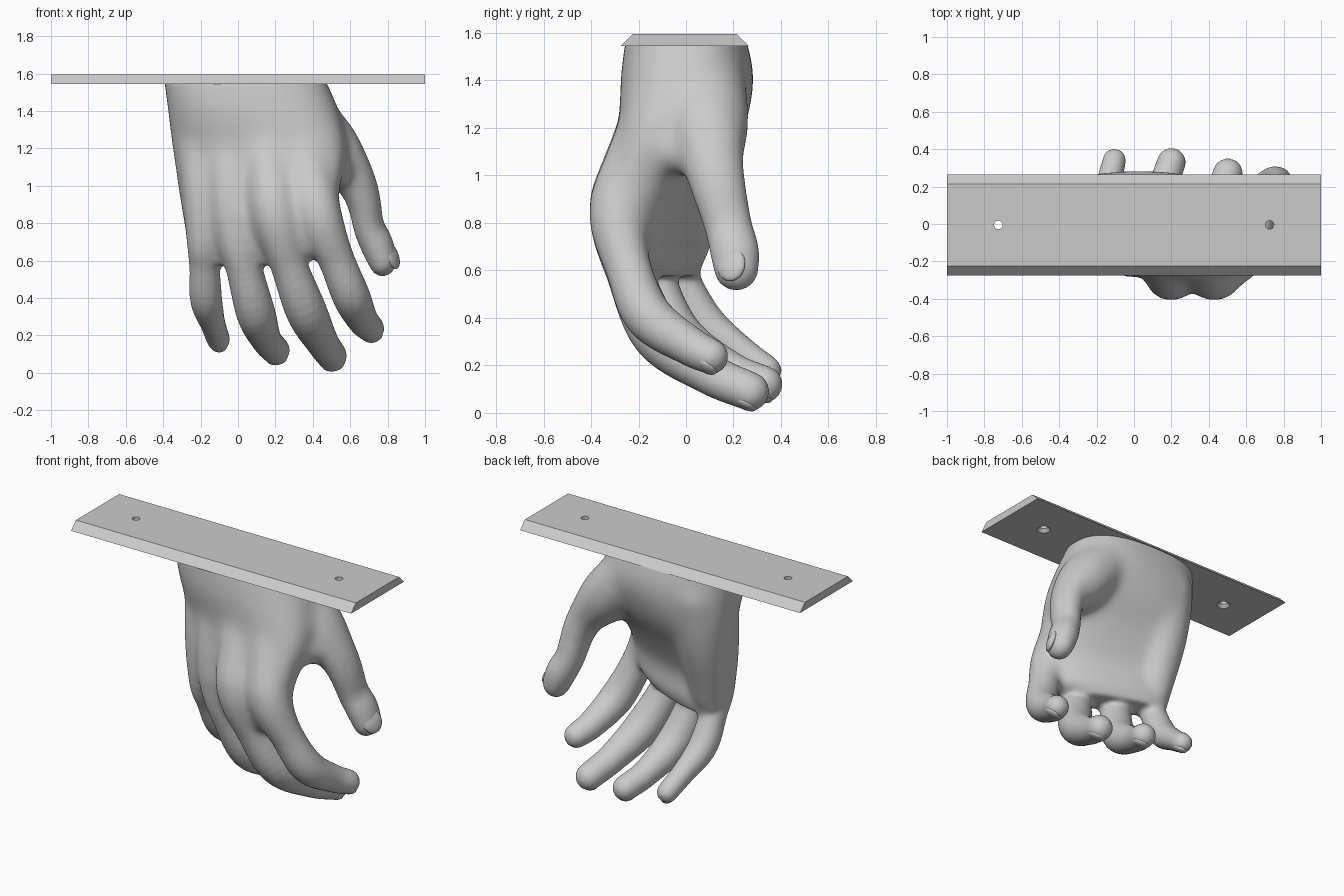
import bpy, bmesh, math
from mathutils import Vector, Matrix

if "Cube" in bpy.data.objects:
    bpy.data.objects.remove(bpy.data.objects["Cube"])


def link_mesh(name, verts, faces, smooth=False):
    me = bpy.data.meshes.new(name)
    me.from_pydata([tuple(v) for v in verts], [], faces)
    bm = bmesh.new()
    bm.from_mesh(me)
    bmesh.ops.recalc_face_normals(bm, faces=bm.faces[:])
    bm.to_mesh(me)
    bm.free()
    if smooth:
        me.polygons.foreach_set("use_smooth", [True] * len(me.polygons))
    ob = bpy.data.objects.new(name, me)
    bpy.context.collection.objects.link(ob)
    return ob


def apply_modifiers(ob):
    bpy.context.view_layer.objects.active = ob
    for m in list(ob.modifiers):
        bpy.ops.object.modifier_apply(modifier=m.name)


def loft(rings, verts, faces):
    # skin a row of rings and cap both ends
    o, n = len(verts), len(rings[0])
    for r in rings:
        verts.extend(r)
    for k in range(len(rings) - 1):
        for i in range(n):
            a, b = o + k * n + i, o + k * n + (i + 1) % n
            faces.append((a, b, b + n, a + n))
    faces.append(tuple(range(o + n - 1, o - 1, -1)))
    faces.append(tuple(range(o + (len(rings) - 1) * n, o + len(rings) * n)))


def catmull(points, steps):
    p = [Vector(q) for q in points]
    p = [2 * p[0] - p[1]] + p + [2 * p[-1] - p[-2]]
    out = []
    for i in range(1, len(p) - 2):
        a, b, c, d = p[i - 1:i + 3]
        for k in range(steps):
            t = k / steps
            out.append(0.5 * (2 * b + (c - a) * t + (2 * a - 5 * b + 4 * c - d) * t * t
                              + (3 * b - a - 3 * c + d) * t ** 3))
    return out + [p[-2]]


def ball(matrix, verts, faces, seg=18, rows=10):
    rings = []
    for j in range(rows + 1):
        f = 0.06 + (math.pi - 0.12) * j / rows
        rings.append([matrix @ Vector((math.sin(f) * math.cos(i * math.tau / seg),
                                       math.sin(f) * math.sin(i * math.tau / seg), math.cos(f)))
                      for i in range(seg)])
    loft(rings, verts, faces)


def limb(points, verts, faces, steps=7, sx=1.0):
    # overlapping balls along a spline; fused later by the voxel remesh
    for q in catmull(points, steps):
        ball(Matrix.Translation(q[:3]) @ Matrix.Diagonal((q[3] * sx, q[3], q[3], 1)), verts, faces)


def spow(v, e):
    return math.copysign(abs(v) ** e, v)


# mounting plate with bevelled long edges
V, F = [], []
profile = [(-0.275, 1.545), (0.265, 1.545), (0.215, 1.595), (-0.225, 1.595)]
loft([[(x, y, z) for y, z in profile] for x in (-1, 1)], V, F)
plate = link_mesh("mounting_plate", V, F)

# countersunk screw holes
for x in (-0.725, 0.725):
    V, F = [], []
    loft([[(x + r * math.cos(a * math.tau / 24), -0.005 + r * math.sin(a * math.tau / 24), z)
           for a in range(24)]
          for r, z in ((0.048, 1.535), (0.042, 1.545), (0.023, 1.565), (0.023, 1.61))], V, F)
    cutter = link_mesh("screw_hole_cutter", V, F)
    cutter.hide_render = True
    mod = plate.modifiers.new("hole", 'BOOLEAN')
    mod.operation = 'DIFFERENCE'
    mod.solver = 'EXACT'
    mod.object = cutter
    apply_modifiers(plate)
    bpy.data.objects.remove(cutter)

# palm and wrist: z, left x, left y, right x, right y, half thickness
sections = [(1.57, -0.395, 0.0, 0.465, 0.0, 0.255),
            (1.40, -0.375, 0.02, 0.54, -0.01, 0.28),
            (1.20, -0.35, 0.05, 0.58, -0.09, 0.25),
            (1.00, -0.32, 0.02, 0.55, -0.20, 0.20),
            (0.80, -0.285, -0.02, 0.53, -0.27, 0.157),
            (0.66, -0.26, 0.0, 0.49, -0.25, 0.14),
            (0.575, -0.21, 0.0, 0.34, -0.19, 0.10)]
V, F, rings = [], [], []
for z, xl, yl, xr, yr, t in catmull(sections, 4):
    ring = []
    for k in range(48):
        a = k * math.tau / 48
        u = spow(math.cos(a), 0.8)
        ring.append(((xl + xr) / 2 + u * (xr - xl) / 2,
                     (yl + yr) / 2 + u * (yr - yl) / 2 + t * spow(math.sin(a), 0.8), z))
    rings.append(ring)
loft(rings, V, F)

# fingers, from the wrist over the knuckle to the tip: x, y, z, radius
fingers = {
    "index": [(0.28, -0.07, 1.42, 0.13), (0.38, -0.22, 1.05, 0.13), (0.43, -0.285, 0.84, 0.132),
              (0.52, -0.245, 0.62, 0.1), (0.605, -0.16, 0.41, 0.103),
              (0.665, 0.01, 0.285, 0.085), (0.708, 0.105, 0.237, 0.076)],
    "middle": [(0.13, -0.07, 1.42, 0.13), (0.17, -0.225, 1.05, 0.13), (0.20, -0.285, 0.84, 0.132),
               (0.265, -0.24, 0.60, 0.102), (0.365, -0.12, 0.33, 0.112),
               (0.45, 0.10, 0.165, 0.09), (0.502, 0.27, 0.09, 0.083)],
    "ring": [(-0.05, -0.05, 1.42, 0.13), (-0.04, -0.14, 1.05, 0.13), (-0.02, -0.165, 0.80, 0.122),
             (0.03, -0.14, 0.57, 0.1), (0.095, -0.03, 0.32, 0.107),
             (0.15, 0.18, 0.18, 0.084), (0.20, 0.33, 0.12, 0.079)],
    "little": [(-0.23, 0.0, 1.42, 0.12), (-0.20, -0.08, 1.05, 0.11), (-0.18, -0.08, 0.75, 0.104),
               (-0.178, -0.03, 0.58, 0.085), (-0.17, 0.07, 0.39, 0.088),
               (-0.135, 0.22, 0.265, 0.07), (-0.105, 0.34, 0.178, 0.065)]}
for pts in fingers.values():
    limb(pts, V, F)

# thumb, its web and the mounds at the base of the palm
thumb = [(0.34, 0.06, 1.36, 0.2), (0.48, 0.085, 1.22, 0.185), (0.605, 0.11, 1.07, 0.135),
         (0.665, 0.14, 0.94, 0.115), (0.70, 0.18, 0.78, 0.102), (0.745, 0.205, 0.68, 0.105),
         (0.773, 0.212, 0.61, 0.096)]
limb(thumb, V, F, sx=0.82)
limb([(0.46, -0.1, 1.12, 0.12), (0.52, -0.02, 1.10, 0.1), (0.56, 0.05, 1.09, 0.1)], V, F)
limb([(-0.16, 0.1, 1.38, 0.18), (-0.17, 0.065, 1.1, 0.165), (-0.165, 0.01, 0.8, 0.125),
      (-0.16, 0.0, 0.7, 0.1)], V, F)

hand = link_mesh("hand", V, F)
rem = hand.modifiers.new("fuse", 'REMESH')
rem.mode = 'VOXEL'
rem.voxel_size = 0.013
rem.use_smooth_shade = True
apply_modifiers(hand)
# the palm is softened strongly, the fingers only lightly
group = hand.vertex_groups.new(name="palm")
for v in hand.data.vertices:
    x, y, z = v.co
    w = min(1, max(0, (z - 0.62) / 0.15)) * min(1, max(0, (0.64 - x) / 0.08)) * min(1, max(0, (1.54 - z) / 0.1))
    if w > 0:
        group.add([v.index], w, 'REPLACE')
for name, count, vg in (("soften_palm", 90, "palm"), ("soften", 12, "")):
    sm = hand.modifiers.new(name, 'SMOOTH')
    sm.factor = 0.5
    sm.iterations = count
    sm.vertex_group = vg
apply_modifiers(hand)
hand.data.polygons.foreach_set("use_smooth", [True] * len(hand.data.polygons))


# nails: shallow domes set into the finger tips
def nail(name, pts, normal, w, length, inset):
    tip, prev = Vector(pts[-1]), Vector(pts[-2])
    along = (tip.to_3d() - prev.to_3d()).normalized()
    n = Vector(normal)
    n = (n - along * n.dot(along)).normalized()
    c = tip.to_3d() + n * (tip[3] - inset) + along * 0.002
    m = Matrix((along.cross(n) * w, along * length, n * 0.026)).transposed().to_4x4()
    nv, nf = [], []
    ball(Matrix.Translation(c) @ m, nv, nf, 24, 14)
    link_mesh(name, nv, nf, True)


for name, pts in fingers.items():
    nail(name + "_nail", pts, (0.4 if name == "index" else 0.15, -0.4, -1), 0.7 * pts[-1][3], 0.056, 0.029)
nail("thumb_nail", thumb, (0.9, -0.35, 0.1), 0.064, 0.075, 0.038)
